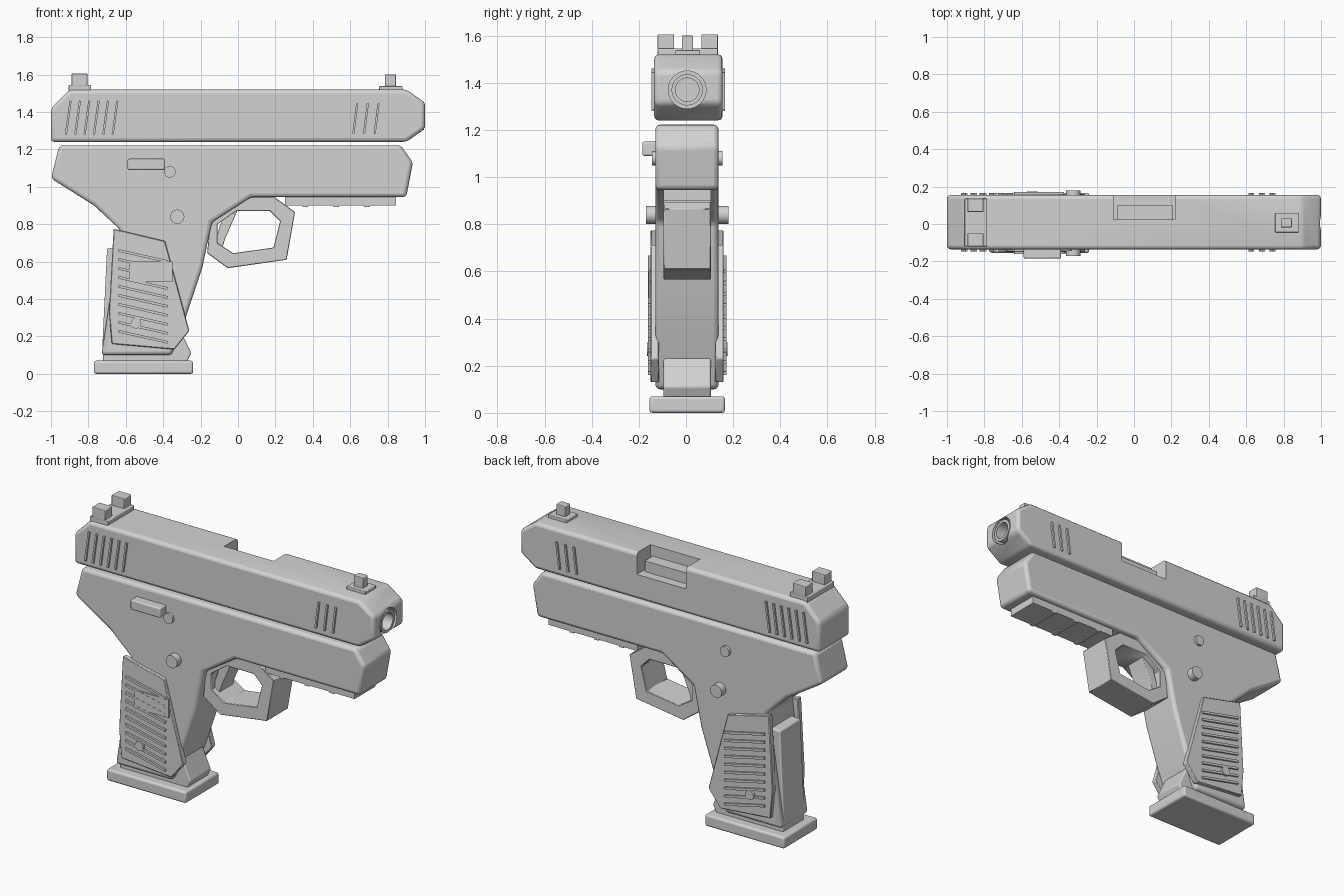
import bpy, bmesh, math
from mathutils import Matrix

if "Cube" in bpy.data.objects:
    bpy.data.objects.remove(bpy.data.objects["Cube"])

GREY = (0.65, 0.65, 0.65, 1)
mat = bpy.data.materials.new("plain grey")
mat.use_nodes = True
mat.diffuse_color = GREY
mat.node_tree.nodes["Principled BSDF"].inputs["Base Color"].default_value = GREY
MID = 0.005  # centre plane of the body


def finish(name, bm, bevel=0, segments=3):
    bmesh.ops.recalc_face_normals(bm, faces=bm.faces)
    me = bpy.data.meshes.new(name)
    bm.to_mesh(me)
    bm.free()
    me.materials.append(mat)
    ob = bpy.data.objects.new(name, me)
    bpy.context.collection.objects.link(ob)
    if bevel:
        mod = ob.modifiers.new("bevel", 'BEVEL')
        mod.width, mod.segments, mod.limit_method = bevel, segments, 'ANGLE'
    return ob


def plate(name, points, y0, y1, bevel=0, segments=3):
    """Extrude a side profile of (x, z) points from y0 to y1."""
    bm = bmesh.new()
    face = bm.faces.new([bm.verts.new((x, y0, z)) for x, z in points])
    new = bmesh.ops.extrude_face_region(bm, geom=[face])["geom"]
    verts = [v for v in new if isinstance(v, bmesh.types.BMVert)]
    bmesh.ops.translate(bm, verts=verts, vec=(0, y1 - y0, 0))
    return finish(name, bm, bevel, segments)


def box(name, x0, x1, y0, y1, z0, z1, bevel=0):
    return plate(name, [(x0, z0), (x1, z0), (x1, z1), (x0, z1)], y0, y1, bevel)


def cylinder(name, centre, radius, length, axis, sides=32):
    bm = bmesh.new()
    turn = Matrix.Rotation(math.pi / 2, 4, 'X' if axis == 'Y' else 'Y')
    bmesh.ops.create_cone(bm, cap_ends=True, segments=sides, radius1=radius,
                          radius2=radius, depth=length,
                          matrix=Matrix.Translation(centre) @ turn)
    return finish(name, bm)


def cut(target, cutter):
    mod = target.modifiers.new("cut", 'BOOLEAN')
    mod.operation, mod.object, mod.solver = 'DIFFERENCE', cutter, 'EXACT'
    cutter.hide_render = True
    cutter.hide_set(True)


def bar(name, start, end, width, y0, y1):
    """Thin straight bar between two side points."""
    (ax, az), (bx, bz) = start, end
    length = math.hypot(bx - ax, bz - az)
    nx, nz = -(bz - az) / length * width / 2, (bx - ax) / length * width / 2
    return plate(name, [(ax + nx, az + nz), (bx + nx, bz + nz),
                        (bx - nx, bz - nz), (ax - nx, az - nz)], y0, y1)


# Slide with ejection port and muzzle opening
slide = plate("slide", [(-1, 1.24), (0.9, 1.24), (1, 1.31), (1, 1.45), (0.9, 1.52),
                        (-0.9, 1.52), (-1, 1.42)], -0.135, 0.155, 0.02)
cut(slide, box("port_cutter", -0.11, 0.22, 0.025, 0.3, 1.39, 1.7))
cut(slide, cylinder("muzzle_cutter", (1, MID, 1.37), 0.08, 0.16, 'X'))
box("chamber_block", -0.09, 0.205, 0.0, 0.1, 1.37, 1.455)

# Hollow barrel end
barrel = cylinder("barrel", (0.92, MID, 1.37), 0.066, 0.15, 'X', 48)
cut(barrel, cylinder("bore_cutter", (0.98, MID, 1.37), 0.05, 0.16, 'X', 48))

# Sights
box("rear_sight_base", -0.905, -0.785, -0.12, 0.135, 1.51, 1.545, 0.004)
for side, y in (("right", -0.12), ("left", 0.065)):
    box("rear_sight_" + side, -0.89, -0.805, y, y + 0.07, 1.54, 1.605, 0.004)
box("front_sight_base", 0.755, 0.88, -0.045, 0.06, 1.51, 1.538, 0.004)
box("front_sight_post", 0.785, 0.845, -0.018, 0.03, 1.53, 1.6, 0.004)

# Frame with grip
plate("frame", [(-0.955, 1.222), (-1, 1.045), (-0.77, 0.9), (-0.63, 0.77),
                (-0.73, 0.1), (-0.355, 0.1), (-0.28, 0.3), (-0.19, 0.57),
                (-0.14, 0.81), (0.07, 0.945), (0.9, 0.945), (0.935, 1.13),
                (0.87, 1.222)], -0.13, 0.138, 0.02)

# Magazine and its base
plate("magazine", [(-0.7, 0.67), (-0.5, 0.69), (-0.32, 0.26), (-0.25, 0.11),
                   (-0.28, 0.05), (-0.72, 0.05), (-0.725, 0.15)], -0.095, 0.105, 0.008)
box("magazine_base", -0.77, -0.24, -0.155, 0.165, 0, 0.07, 0.012)

# Accessory rail
box("rail", 0.25, 0.845, -0.095, 0.105, 0.9, 0.96)
for x in (0.36, 0.525, 0.69):
    box("rail_rib", x - 0.015, x + 0.015, -0.095, 0.105, 0.893, 0.91)

# Trigger guard ring: outer and inner outlines joined, then extruded
outer = [(0.03, 0.945), (0.195, 0.945), (0.305, 0.865), (0.26, 0.61), (-0.055, 0.565),
         (-0.165, 0.645), (-0.15, 0.8)]
inner = [(-0.01, 0.87), (0.17, 0.87), (0.225, 0.815), (0.19, 0.675), (-0.025, 0.645),
         (-0.11, 0.7), (-0.11, 0.8)]
bm = bmesh.new()
rings = [[bm.verts.new((x, y, z)) for x, z in line]
         for line, y in ((outer, -0.095), (outer, 0.105), (inner, 0.105), (inner, -0.095))]
for a, b in zip(rings, rings[1:] + rings[:1]):
    for i in range(len(outer)):
        j = (i + 1) % len(outer)
        bm.faces.new((a[i], a[j], b[j], b[i]))
finish("trigger_guard", bm, 0.003, 1)
plate("trigger", [(-0.06, 0.9), (0.0, 0.88), (-0.07, 0.72), (-0.085, 0.665),
                  (-0.125, 0.7), (-0.1, 0.78)], -0.06, 0.07, 0.004)

# Parts repeated on both sides
for side, s in (("right", -1), ("left", 1)):
    def span(a, b):
        return MID + s * a, MID + s * b

    plate("grip_panel_" + side, [(-0.665, 0.775), (-0.39, 0.71), (-0.26, 0.23),
                                 (-0.34, 0.13), (-0.675, 0.16), (-0.69, 0.33)],
          *span(0.12, 0.155), 0.004, 1)
    for i in range(10):
        z = 0.66 - i * 0.048
        bar("grip_ridge_" + side, (-0.64, z), (-0.375, z - 0.06), 0.014, *span(0.15, 0.166))
    cylinder("grip_screw_" + side, (-0.545, MID + s * 0.155, 0.27), 0.028, 0.03, 'Y', 16)
    cylinder("pivot_pin_" + side, (-0.325, MID + s * 0.15, 0.84), 0.038, 0.05, 'Y')
    cylinder("frame_pin_" + side, (-0.365, MID + s * 0.14, 1.08), 0.031, 0.02, 'Y')
    # Slanted grip ribs at both ends of the slide
    y = (0.01 + s * 0.14, 0.01 + s * 0.156)
    for i in range(6):
        x = -0.92 + i * 0.05
        bar("rear_rib_" + side, (x, 1.28), (x + 0.025, 1.46), 0.011, *y)
    for i in range(3):
        x = 0.617 + i * 0.057
        bar("front_rib_" + side, (x, 1.285), (x + 0.02, 1.445), 0.011, *y)

# Right side only: release lever and blank grip plate
box("release_lever", -0.59, -0.39, -0.185, -0.12, 1.09, 1.15, 0.008)
box("grip_badge", -0.58, -0.35, -0.16, -0.152, 0.49, 0.6)

# Smooth bevels and round parts while keeping sharp edges
bpy.ops.object.select_all(action='DESELECT')
for ob in bpy.context.collection.objects:
    if ob.type == 'MESH' and not ob.hide_render:
        ob.select_set(True)
        bpy.context.view_layer.objects.active = ob
bpy.ops.object.shade_smooth_by_angle(angle=math.radians(35))
